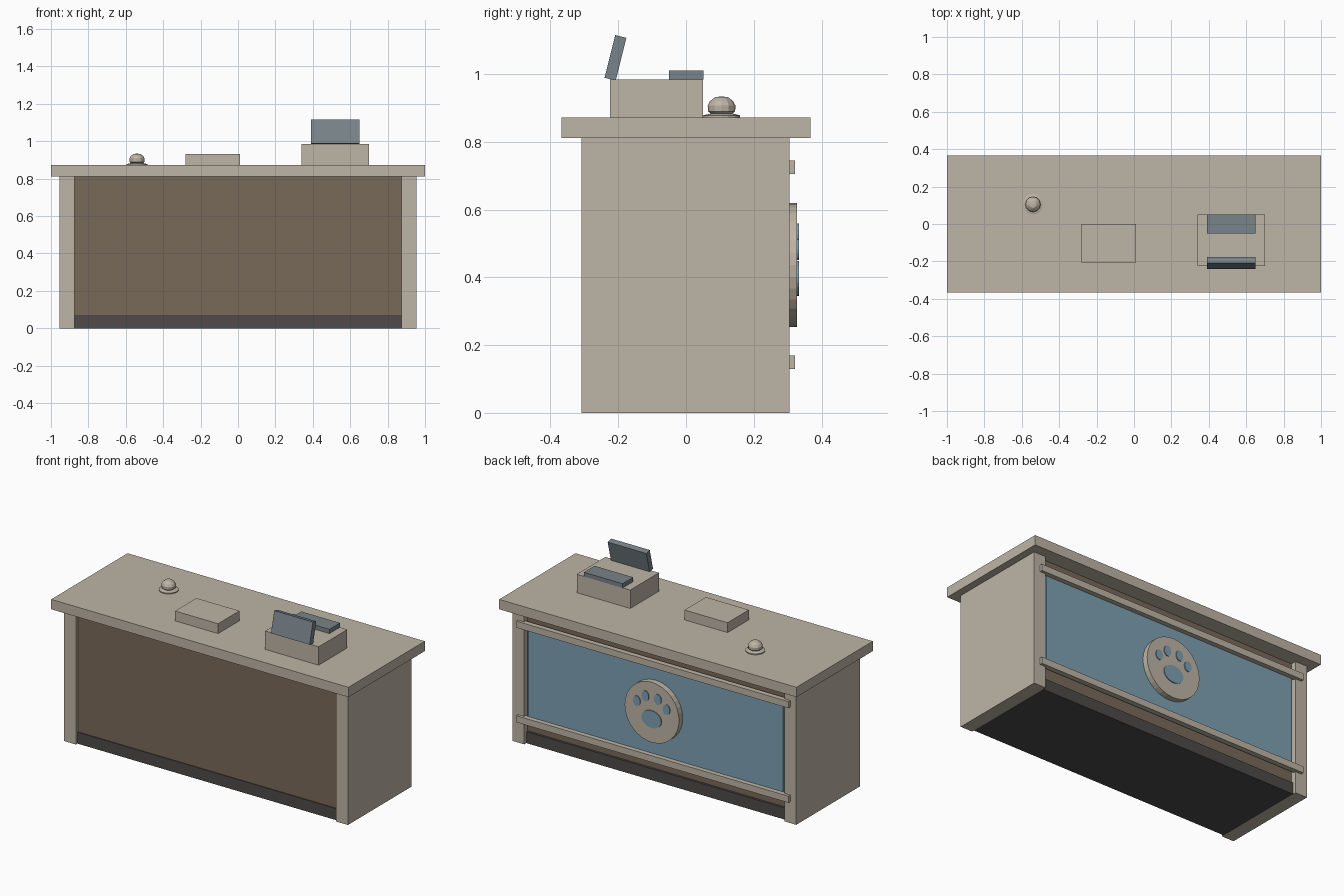
import bpy, bmesh, math
from mathutils import Matrix

old = bpy.data.objects.get("Cube")
if old:
    bpy.data.objects.remove(old, do_unlink=True)


def material(name, rgb):
    """Flat material from sRGB 0-255 values."""
    col = [((c / 255 + 0.055) / 1.055) ** 2.4 for c in rgb] + [1]
    m = bpy.data.materials.new(name)
    m.use_nodes = True
    m.diffuse_color = col
    m.node_tree.nodes["Principled BSDF"].inputs["Base Color"].default_value = col
    return m


beige = material("beige", (190, 181, 166))
brown = material("brown", (121, 106, 89))
dark = material("dark_grey", (78, 75, 74))
slate = material("slate", (121, 131, 137))
blue = material("blue", (126, 161, 180))


def finish(name, bm, mat):
    bmesh.ops.recalc_face_normals(bm, faces=bm.faces)
    mesh = bpy.data.meshes.new(name)
    bm.to_mesh(mesh)
    bm.free()
    mesh.materials.append(mat)
    ob = bpy.data.objects.new(name, mesh)
    bpy.context.collection.objects.link(ob)
    return ob


def box(name, mat, x, y, z):
    """Box from (min, max) ranges, with its origin at the centre."""
    bm = bmesh.new()
    bmesh.ops.create_cube(bm, size=1)
    bmesh.ops.scale(bm, vec=[r[1] - r[0] for r in (x, y, z)], verts=bm.verts)
    ob = finish(name, bm, mat)
    ob.location = [(r[0] + r[1]) / 2 for r in (x, y, z)]
    return ob


def disc(name, mat, x, z, rx, rz, y0, y1, sides):
    """Elliptical plate facing the back."""
    bm = bmesh.new()
    bmesh.ops.create_cone(bm, cap_ends=True, segments=sides,
                          radius1=1, radius2=1, depth=y1 - y0)
    bmesh.ops.rotate(bm, matrix=Matrix.Rotation(math.pi / 2, 3, 'X'), verts=bm.verts)
    bmesh.ops.scale(bm, vec=(rx, 1, rz), verts=bm.verts)
    ob = finish(name, bm, mat)
    ob.location = (x, (y0 + y1) / 2, z)
    return ob


def lathe(name, mat, profile, loc, sides):
    bm = bmesh.new()
    verts = [bm.verts.new((r, 0, z)) for r, z in profile]
    edges = [bm.edges.new(pair) for pair in zip(verts, verts[1:])]
    bmesh.ops.spin(bm, geom=verts + edges, axis=(0, 0, 1), cent=(0, 0, 0),
                   angle=math.tau, steps=sides)
    bmesh.ops.remove_doubles(bm, verts=bm.verts, dist=0.0005)
    ob = finish(name, bm, mat)
    ob.location = loc
    return ob


# Counter body
TOP = 0.872
box("counter_top", beige, (-1, 1), (-0.367, 0.367), (0.812, TOP))
for side, s in (("left", 1), ("right", -1)):
    box(side + "_side_panel", beige, sorted((s * 0.875, s * 0.955)), (-0.308, 0.305), (0, 0.812))
box("core_panel", brown, (-0.875, 0.875), (-0.288, 0.272), (0.07, 0.812))
box("plinth", dark, (-0.875, 0.875), (-0.293, 0.285), (0, 0.07))

# Back face: inset panel, rails and paw emblem
box("back_panel", blue, (-0.857, 0.857), (0.27, 0.293), (0.15, 0.725))
for name, z in (("lower_rail", 0.15), ("upper_rail", 0.725)):
    box(name, beige, (-0.915, 0.915), (0.29, 0.322), (z - 0.02, z + 0.02))
CZ = 0.437
disc("emblem_disc", beige, 0, CZ, 0.183, 0.183, 0.29, 0.328, 32)
disc("paw_main_pad", blue, 0, CZ - 0.04, 0.067, 0.052, 0.325, 0.333, 24)
for s in (-1, 1):
    disc("paw_outer_toe", blue, s * 0.1, CZ + 0.045, 0.024, 0.031, 0.325, 0.333, 16)
    disc("paw_inner_toe", blue, s * 0.042, CZ + 0.09, 0.024, 0.032, 0.325, 0.333, 16)

# Items on the counter
box("notepad", beige, (-0.28, 0.01), (-0.205, 0), (TOP, 0.932))
box("register_base", beige, (0.34, 0.70), (-0.225, 0.05), (TOP, 0.984))
box("register_keypad", slate, (0.39, 0.65), (-0.05, 0.052), (0.984, 1.01))
screen = box("register_screen", slate, (0.39, 0.65), (-0.225, -0.191), (0.983, 1.113))
screen.rotation_euler.x = math.radians(-14)

# Desk bell
lathe("bell_base", beige, [(0, 0), (0.055, 0), (0.055, 0.006), (0.03, 0.012), (0, 0.012)],
      (-0.54, 0.105, TOP), 16)
lathe("bell_dome", beige, [(0, 0.01), (0.03, 0.01), (0.04, 0.018), (0.041, 0.035),
                           (0.034, 0.048), (0.019, 0.06), (0, 0.062)],
      (-0.54, 0.105, TOP), 12)
